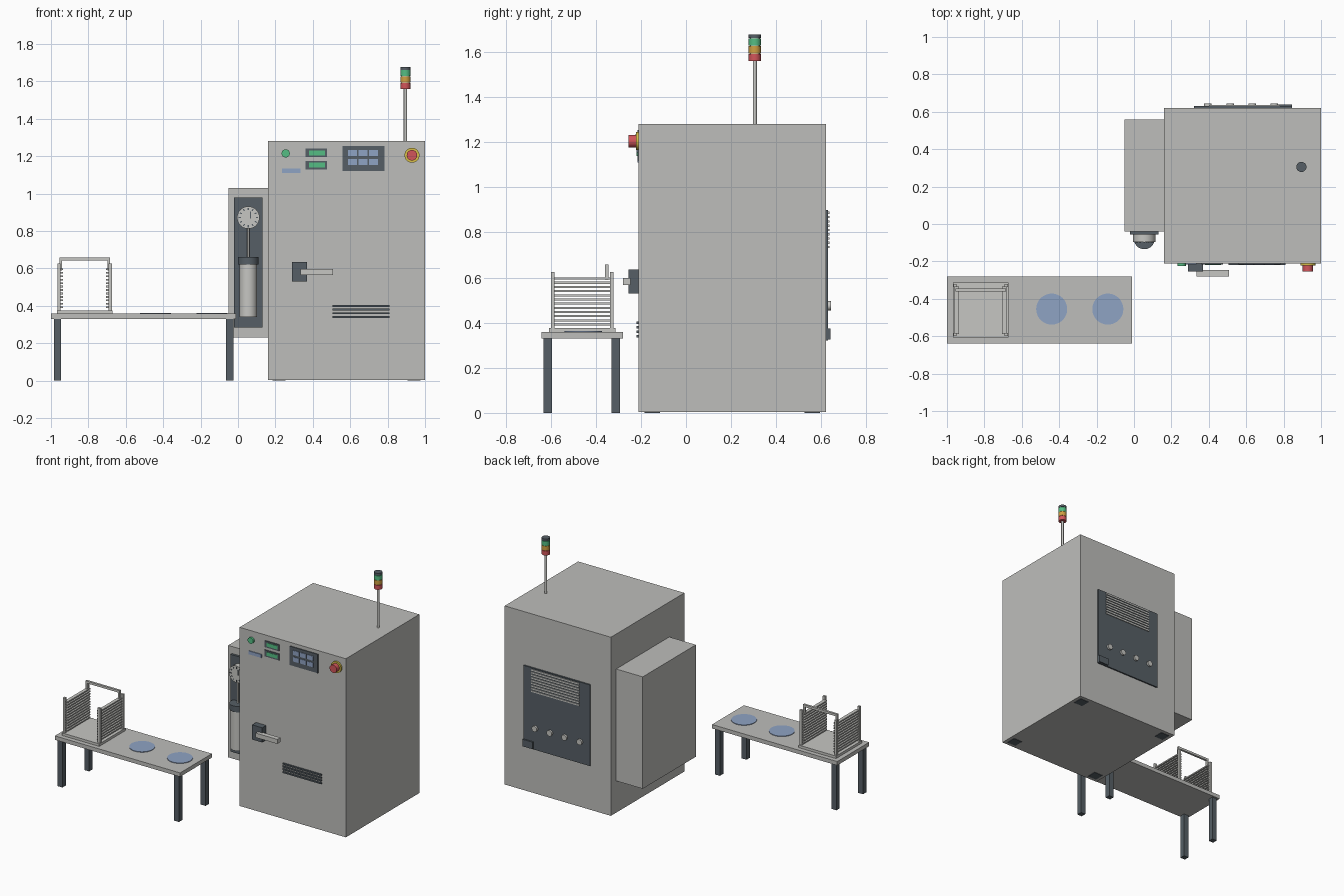
import bpy
import bmesh
import math
from mathutils import Matrix, Vector

default_cube = bpy.data.objects.get("Cube")
if default_cube:
    bpy.data.objects.remove(default_cube, do_unlink=True)


def make_material(name, hex_code):
    """Flat material from a display colour, converted to linear values."""
    channels = [int(hex_code[i:i + 2], 16) / 255 for i in (0, 2, 4)]
    linear = [c / 12.92 if c < .04 else ((c + .055) / 1.055) ** 2.4 for c in channels]
    colour = (*linear, 1)
    material = bpy.data.materials.new(name)
    material.use_nodes = True
    material.diffuse_color = colour
    for node in material.node_tree.nodes:
        if node.type == "BSDF_PRINCIPLED":
            node.inputs["Base Color"].default_value = colour
    return material


grey = make_material("machine grey", "BEBEBB")
steel = make_material("light steel", "C6C6C2")
dark = make_material("dark slate", "565F66")
blue = make_material("wafer blue", "8FA3C4")
green = make_material("signal green", "55BE84")
red = make_material("signal red", "D2555A")
amber = make_material("signal amber", "D0A043")
yellow = make_material("warning yellow", "D6BE48")


def add_object(name, material, bm):
    mesh = bpy.data.meshes.new(name)
    bm.to_mesh(mesh)
    bm.free()
    mesh.materials.append(material)
    obj = bpy.data.objects.new(name, mesh)
    bpy.context.collection.objects.link(obj)
    return obj


def add_boxes(name, material, boxes):
    """One object made of boxes, each given as x, y and z ranges."""
    bm = bmesh.new()
    for ranges in boxes:
        centre = Vector([(low + high) / 2 for low, high in ranges])
        size = Vector([high - low for low, high in ranges])
        matrix = Matrix.Translation(centre) @ Matrix.Diagonal((*size, 1))
        bmesh.ops.create_cube(bm, size=1, matrix=matrix)
    return add_object(name, material, bm)


def box(name, material, x, y, z):
    return add_boxes(name, material, [(x, y, z)])


def cylinder(name, material, radius, start, end, sides=32):
    """Smooth cylinder between two points."""
    start, end = Vector(start), Vector(end)
    axis = end - start
    turn = axis.to_track_quat("Z", "Y").to_matrix().to_4x4()
    bm = bmesh.new()
    bmesh.ops.create_cone(bm, cap_ends=True, segments=sides, radius1=radius,
                          radius2=radius, depth=axis.length,
                          matrix=Matrix.Translation((start + end) / 2) @ turn)
    for face in bm.faces:
        face.smooth = True
    obj = add_object(name, material, bm)
    obj.data.set_sharp_from_angle(angle=math.radians(35))
    return obj


def around(centre, half):
    return (centre - half, centre + half)


# Main cabinet, floor pads and side housing
front, back = -.21, .62
box("cabinet", grey, (.16, 1), (front, back), (.003, 1.28))
add_boxes("floor_pads", dark, [(around(x, .035), around(y, .035), (0, .01))
                               for x in (.22, .94) for y in (front + .06, back - .06)])
side_front = -.04
box("side_housing", grey, (-.05, .16), (side_front, .56), (.23, 1.03))

# Gauge station on the side housing
station_x = .055
panel_front = side_front - .016
box("gauge_panel", dark, around(station_x, .076), (panel_front, side_front), (.285, .98))
canister_y = -.08
cylinder("canister", steel, .047, (station_x, canister_y, .34), (station_x, canister_y, .63))
cylinder("canister_cap", dark, .055, (station_x, canister_y, .62), (station_x, canister_y, .662))
cylinder("gauge_pipe", steel, .006, (station_x, canister_y, .66), (station_x, canister_y, .84))
gauge_z, gauge_front = .872, -.096
cylinder("gauge_body", steel, .06, (station_x, panel_front, gauge_z),
         (station_x, gauge_front, gauge_z))

# Dial ticks arranged in a ring, plus the needle
bm = bmesh.new()
dial_centre = Matrix.Translation((station_x, gauge_front - .001, gauge_z))
for step in range(12):
    turn = Matrix.Rotation(math.tau * step / 12, 4, "Y")
    tick = Matrix.Translation((0, 0, .046)) @ Matrix.Diagonal((.006, .003, .012, 1))
    bmesh.ops.create_cube(bm, size=1, matrix=dial_centre @ turn @ tick)
needle = Matrix.Translation((.012, 0, .014)) @ Matrix.Diagonal((.006, .004, .038, 1))
bmesh.ops.create_cube(bm, size=1, matrix=dial_centre @ needle)
add_object("dial_marks", dark, bm)

# Front controls
plate = (front - .006, front)
raised = (front - .009, front)
cylinder("start_button", green, .022, (.255, front, 1.215), (.255, front - .014, 1.215))
box("name_plate", blue, (.235, .335), plate, (1.11, 1.134))
for name, z in (("upper", 1.218), ("lower", 1.152)):
    box(name + "_display_frame", dark, around(.418, .058), plate, around(z, .023))
    box(name + "_display", green, around(.422, .042), raised, around(z, .013))
box("touch_panel", dark, (.56, .782), plate, (1.12, 1.255))
add_boxes("touch_keys", blue, [(around(x, .024), raised, around(z, .016))
                               for x in (.612, .668, .724) for z in (1.17, 1.217)])
stop_x, stop_z = .93, 1.205
cylinder("stop_collar", yellow, .04, (stop_x, front, stop_z), (stop_x, front - .012, stop_z))
cylinder("stop_button", red, .028, (stop_x, front, stop_z), (stop_x, front - .044, stop_z))

# Door latch and front vent
box("latch_block", dark, (.29, .37), (front - .045, front), (.53, .635))
box("latch_handle", steel, (.335, .507), (front - .07, front - .036), (.566, .598))
add_boxes("front_vent", dark, [((.505, .81), raised, around(.34 + .02 * row, .005))
                               for row in range(4)])

# Rear service panel
rear = back + .01
box("service_panel", dark, (.32, .845), (back, rear), (.32, .9))
add_boxes("rear_vent", steel, [((.4, .78), (back, rear + .006), around(.735 + .019 * row, .005))
                               for row in range(9)])
for number, x in enumerate((.395, .515, .632, .75), 1):
    cylinder(f"rear_port_{number}", steel, .02, (x, back, .475), (x, rear + .014, .475))
box("power_inlet", dark, (.765, .845), (back, rear + .01), (.325, .375))

# Signal tower
tower_x, tower_y = .895, .305
cylinder("tower_pole", steel, .009, (tower_x, tower_y, 1.28), (tower_x, tower_y, 1.57))
cylinder("tower_core", steel, .022, (tower_x, tower_y, 1.565), (tower_x, tower_y, 1.67))
base = 1.56
for name, material, height in (("red_lamp", red, .034), ("amber_lamp", amber, .034),
                               ("green_lamp", green, .034), ("tower_cap", dark, .018)):
    cylinder(name, material, .027, (tower_x, tower_y, base),
             (tower_x, tower_y, base + height - .002))
    base += height

# Table with four legs and two wafers
table_top = .358
box("table_top", grey, (-1, -.01), (-.64, -.28), (.33, table_top))
add_boxes("table_legs", dark, [(around(x, .019), around(y, .019), (0, .33))
                               for x in (-.965, -.044) for y in (-.613, -.312)])
for name, x in (("left_wafer", -.14), ("right_wafer", -.44)):
    cylinder(name, blue, .083, (x, -.455, table_top), (x, -.455, table_top + .004), 48)

# Wafer rack: base, corner posts, slotted sides and carry handle
rack_x, rack_y = -.82, -.46
box("rack_base", steel, around(rack_x, .148), around(rack_y, .148), (table_top, .376))
add_boxes("rack_posts", steel, [(around(rack_x + sx * .137, .009),
                                 around(rack_y + sy * .13, .008), (.375, .625))
                                for sx in (-1, 1) for sy in (-1, 1)])
add_boxes("rack_slats", steel, [(around(rack_x + side * .127, .012), around(rack_y, .127),
                                 around(.392 + .0185 * row, .0045))
                                for side in (-1, 1) for row in range(12)])
handle_y = around(-.352, .008)
add_boxes("rack_handle", steel,
          [(around(rack_x + side * .128, .007), handle_y, (.59, .65)) for side in (-1, 1)]
          + [(around(rack_x, .135), handle_y, (.642, .658))])
